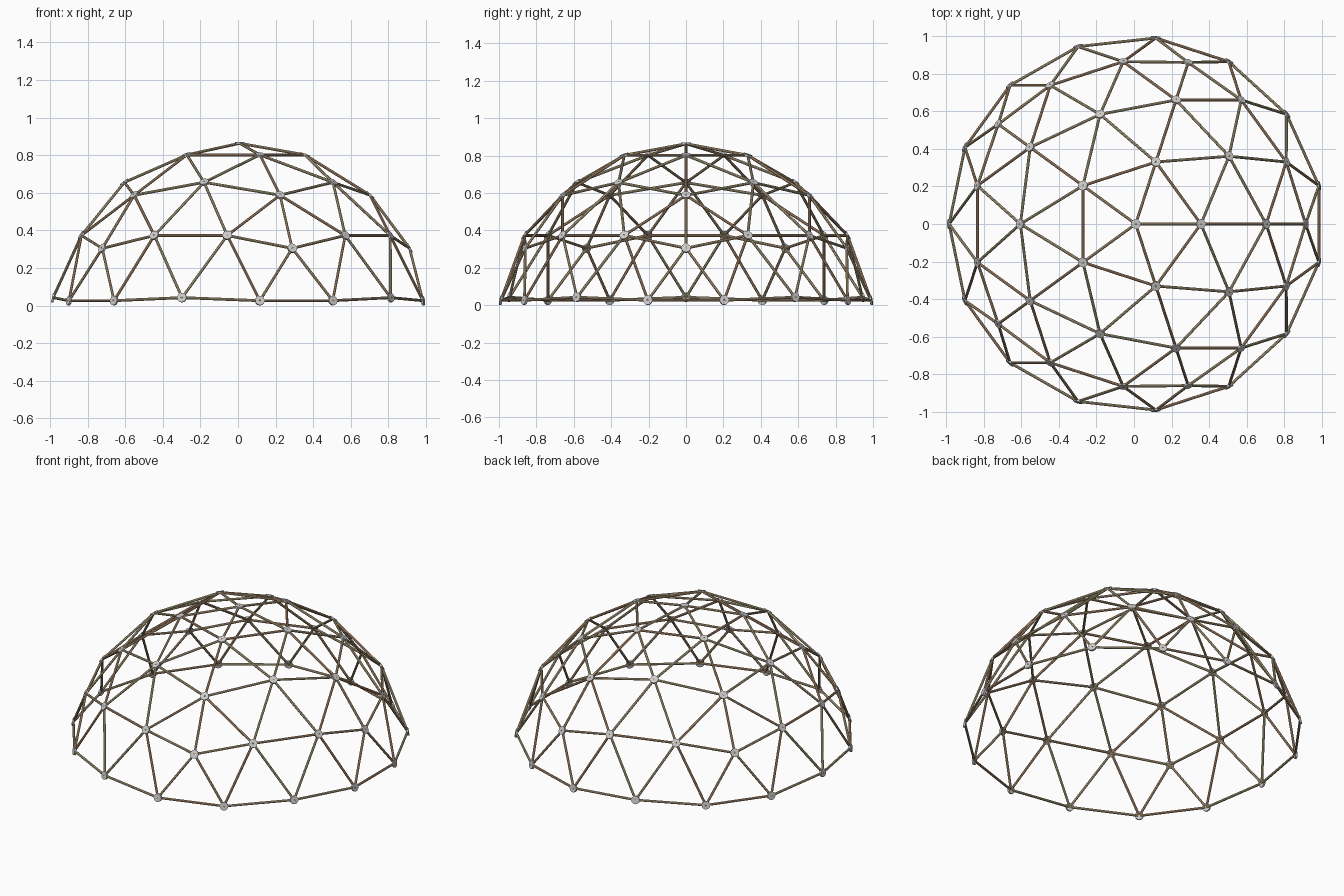
import bpy, bmesh, math
from mathutils import Vector, Matrix

if "Cube" in bpy.data.objects:
    bpy.data.objects.remove(bpy.data.objects["Cube"])

R = 1.01                       # dome sphere radius
OFFSET = Vector((0.009, 0, -0.147))
STRUT_R, HUB_R, HUB_T = 0.0075, 0.0255, 0.012


def ring(z, start):
    r = math.sqrt(1 - z * z)
    return [Vector((r * math.cos(start + i * math.tau / 5),
                    r * math.sin(start + i * math.tau / 5), z)) for i in range(5)]


def cylinder(bm, centre, axis, radius, depth, sides):
    rot = axis.to_track_quat('Z', 'Y').to_matrix().to_4x4()
    bmesh.ops.create_cone(bm, cap_ends=True, segments=sides, radius1=radius,
                          radius2=radius, depth=depth,
                          matrix=Matrix.Translation(centre) @ rot)


def finish(bm, name, colour=None):
    mesh = bpy.data.meshes.new(name)
    bm.to_mesh(mesh)
    bm.free()
    obj = bpy.data.objects.new(name, mesh)
    bpy.context.collection.objects.link(obj)
    if colour:
        mat = bpy.data.materials.new(name)
        mat.diffuse_color = (*colour, 1)
        mat.use_nodes = True
        mat.node_tree.nodes["Principled BSDF"].inputs["Base Color"].default_value = mat.diffuse_color
        mesh.materials.append(mat)


# icosahedron faces of the cap and the middle band
h = 1 / math.sqrt(5)
top, up, low = Vector((0, 0, 1)), ring(h, 0), ring(-h, math.pi / 5)
faces = []
for i in range(5):
    j = (i + 1) % 5
    faces += [(top, up[i], up[j]), (up[i], low[i], up[j]), (up[j], low[i], low[j])]

# three-frequency subdivision projected on the sphere, cut below the fourth row
points, edges = {}, set()


def key(v):
    return tuple(round(c, 3) + 0.0 for c in v)


for a, b, c in faces:
    grid = {}
    for i in range(4):
        for j in range(4 - i):
            p = ((a * (3 - i - j) + b * i + c * j) / 3).normalized()
            if p.z > 0.1:
                grid[i, j] = key(p)
                points[key(p)] = p
    for (i, j), k in grid.items():
        for n in ((i + 1, j), (i, j + 1), (i + 1, j - 1)):
            if n in grid:
                edges.add(tuple(sorted((k, grid[n]))))

# struts grouped by their three lengths
groups = {'short_struts': bmesh.new(), 'middle_struts': bmesh.new(), 'long_struts': bmesh.new()}
for ka, kb in sorted(edges):
    a, b = points[ka], points[kb]
    d = (b - a).length
    name = 'short_struts' if d < 0.375 else 'middle_struts' if d < 0.408 else 'long_struts'
    cylinder(groups[name], (a + b) * R / 2 + OFFSET, b - a, STRUT_R, d * R, 8)
colours = {'short_struts': (0.62, 0.46, 0.27), 'middle_struts': (0.58, 0.36, 0.22),
           'long_struts': (0.60, 0.50, 0.30)}
for name, bm in groups.items():
    finish(bm, name, colours[name])

# hub discs facing outward
bm = bmesh.new()
for p in points.values():
    cylinder(bm, p * R + OFFSET, p, HUB_R, HUB_T, 12)
finish(bm, 'hub_discs', (0.55, 0.56, 0.57))
